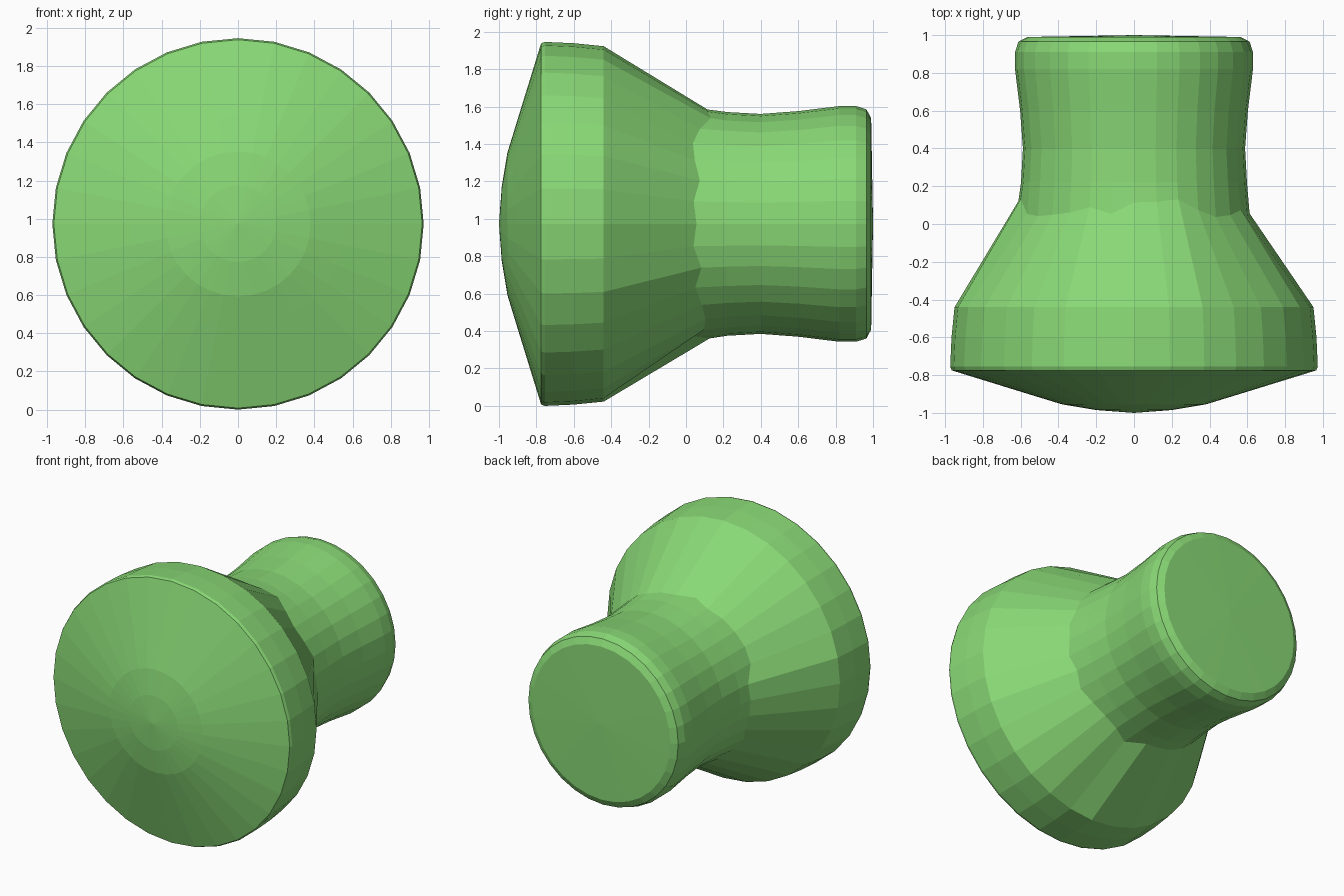
import bpy, bmesh, math, random

if "Cube" in bpy.data.objects:
    bpy.data.objects.remove(bpy.data.objects["Cube"])

random.seed(4)
SIDES = 32
CENTRE_Z = 0.973

# Half-section of the knob: (y along the axis, radius), domed front to back end
PROFILE = [
    (-0.985, 0.20), (-0.955, 0.38), (-0.90, 0.56), (-0.775, 0.965),
    (-0.755, 0.973), (-0.60, 0.966), (-0.44, 0.95),
    (0.08, 0.612), (0.22, 0.598), (0.40, 0.588), (0.60, 0.603),
    (0.82, 0.630), (0.91, 0.630), (0.965, 0.612), (0.99, 0.565),
]
NECK = 7  # ring where the cone meets the grip; slightly ragged

bm = bmesh.new()
rings = []
for i, (y, r) in enumerate(PROFILE):
    ring = []
    for k in range(SIDES):
        a = 2 * math.pi * k / SIDES
        dy = random.uniform(-0.05, 0.06) if i == NECK else 0
        ring.append(bm.verts.new((r * math.cos(a), y + dy, CENTRE_Z + r * math.sin(a))))
    rings.append(ring)

# Walls between neighbouring rings
for a, b in zip(rings, rings[1:]):
    for k in range(SIDES):
        n = (k + 1) % SIDES
        bm.faces.new((a[k], a[n], b[n], b[k]))

# Domed front cap and nearly flat back cap
for ring, y in ((rings[0], -1.0), (rings[-1], 1.0)):
    tip = bm.verts.new((0, y, CENTRE_Z))
    for k in range(SIDES):
        bm.faces.new((ring[k], ring[(k + 1) % SIDES], tip))

bmesh.ops.recalc_face_normals(bm, faces=bm.faces)
mesh = bpy.data.meshes.new("knob")
bm.to_mesh(mesh)
bm.free()
knob = bpy.data.objects.new("knob", mesh)
bpy.context.collection.objects.link(knob)

# Green finish
green = bpy.data.materials.new("green")
green.diffuse_color = (0.25, 0.69, 0.18, 1)
green.use_nodes = True
green.node_tree.nodes["Principled BSDF"].inputs["Base Color"].default_value = green.diffuse_color
mesh.materials.append(green)
